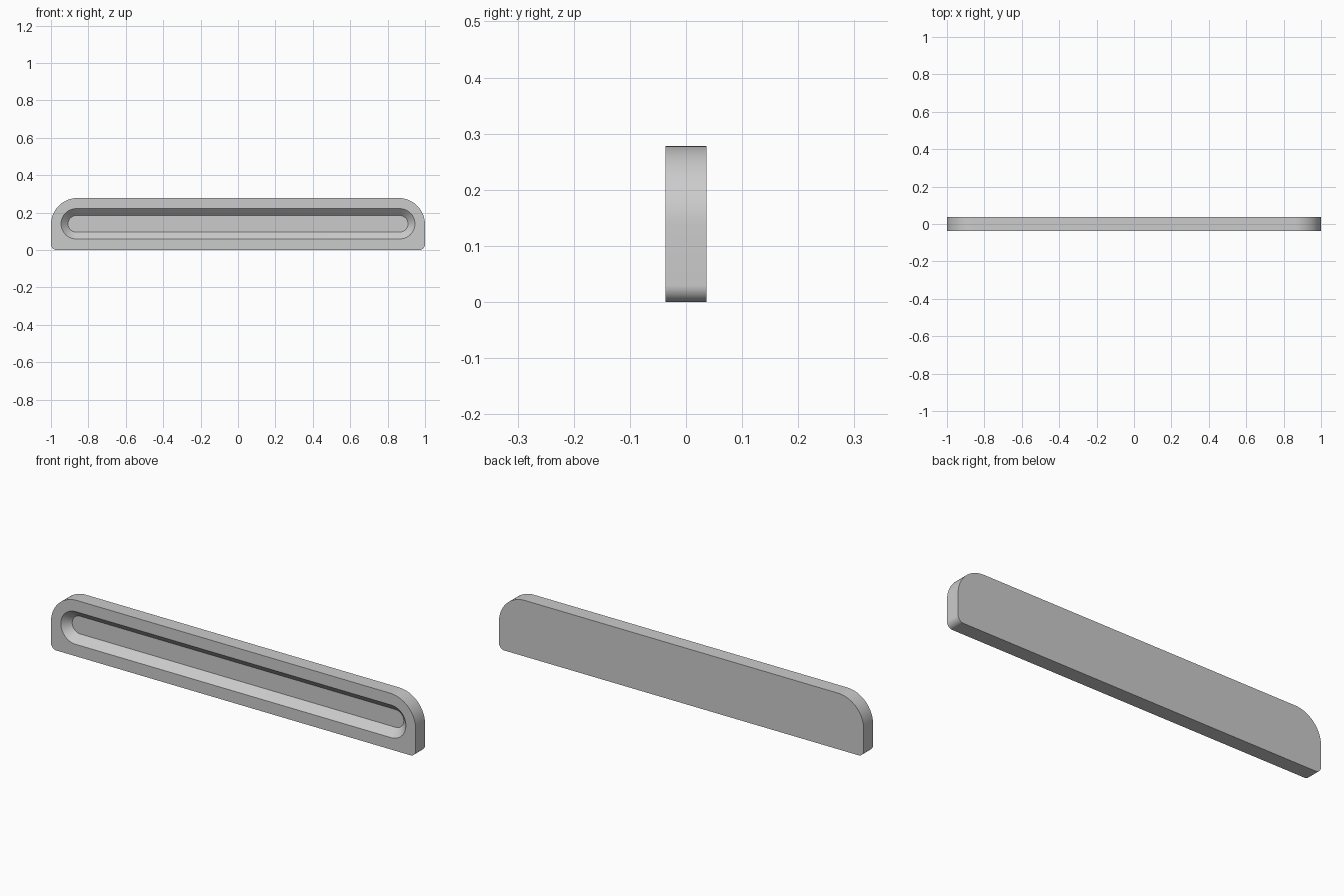
import bpy
import bmesh
from math import cos, sin, pi, radians

if "Cube" in bpy.data.objects:
    bpy.data.objects.remove(bpy.data.objects["Cube"])

HEIGHT, HALF_DEPTH = 0.278, 0.0365
SEGMENTS = 16                      # steps per rounded corner


def rounded_loop(bm, half_width, z_low, z_high, r_low, r_high, y):
    """Ring of vertices around a rounded rectangle facing the front."""
    corners = [(1, z_high, r_high, 0), (-1, z_high, r_high, 1),
               (-1, z_low, r_low, 2), (1, z_low, r_low, 3)]
    ring = []
    for side, z, r, quarter in corners:
        cx = side * (half_width - r)
        cz = z - r if quarter < 2 else z + r
        for i in range(SEGMENTS + 1):
            a = (quarter + i / SEGMENTS) * pi / 2
            ring.append(bm.verts.new((cx + r * cos(a), y, cz + r * sin(a))))
    return ring


def slot_loop(bm, inset, y):
    """Ring with fully rounded ends, shrunk by the inset."""
    r = 0.081 - inset
    return rounded_loop(bm, 0.946 - inset, 0.14 - r, 0.14 + r, r, r, y)


# Flat grey finish
grey = bpy.data.materials.new("grey")
grey.use_nodes = True
colour = (0.6, 0.6, 0.6, 1)
grey.diffuse_color = colour
grey.node_tree.nodes["Principled BSDF"].inputs["Base Color"].default_value = colour

# Plate: back outline, front outline, slot rim, slot floor
bm = bmesh.new()
rings = [rounded_loop(bm, 1, 0, HEIGHT, 0.03, 0.142, HALF_DEPTH),
         rounded_loop(bm, 1, 0, HEIGHT, 0.03, 0.142, -HALF_DEPTH),
         slot_loop(bm, 0, -HALF_DEPTH),
         slot_loop(bm, 0.037, 0)]
for a, b in zip(rings, rings[1:]):
    for i in range(len(a)):
        j = (i + 1) % len(a)
        bm.faces.new((a[i], a[j], b[j], b[i]))
bm.faces.new(rings[0])
bm.faces.new(rings[-1])
bmesh.ops.remove_doubles(bm, verts=bm.verts, dist=1e-5)
bmesh.ops.recalc_face_normals(bm, faces=bm.faces)

mesh = bpy.data.meshes.new("slotted_plate")
bm.to_mesh(mesh)
bm.free()
mesh.materials.append(grey)
plate = bpy.data.objects.new("slotted_plate", mesh)
bpy.context.collection.objects.link(plate)

# Smooth the rounded walls and keep the rims sharp
bpy.ops.object.select_all(action="DESELECT")
plate.select_set(True)
bpy.context.view_layer.objects.active = plate
bpy.ops.object.shade_smooth_by_angle(angle=radians(30))
